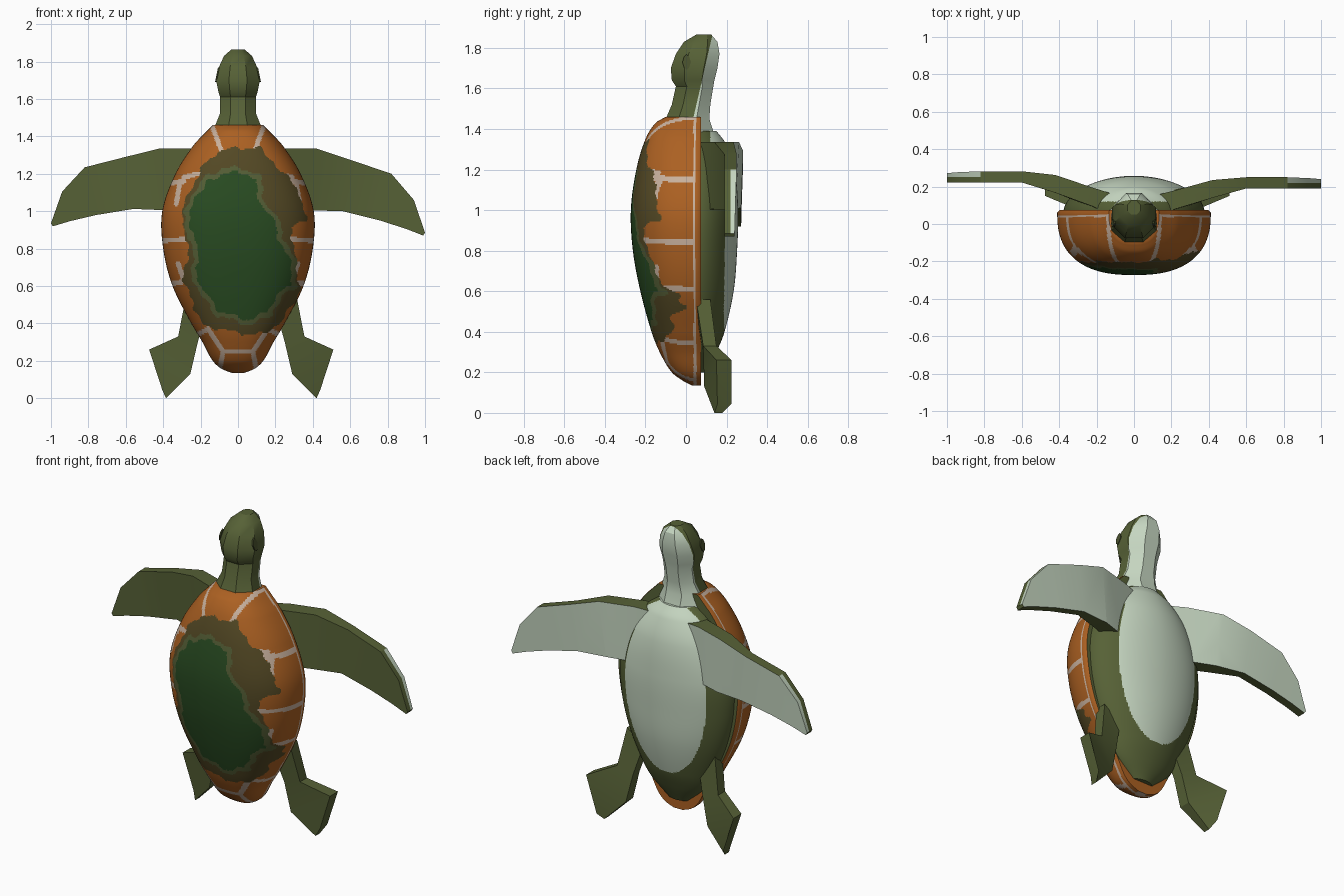
import bpy, bmesh, math
from mathutils import Vector

if "Cube" in bpy.data.objects:
    bpy.data.objects.remove(bpy.data.objects["Cube"])


def mat(name, c):
    m = bpy.data.materials.new(name)
    m.diffuse_color = (*c, 1)
    m.use_nodes = True
    m.node_tree.nodes["Principled BSDF"].inputs["Base Color"].default_value = m.diffuse_color
    return m


OLIVE = mat("olive skin", (0.094, 0.120, 0.037))
PALE = mat("pale belly", (0.56, 0.67, 0.53))
ORANGE = mat("orange shell", (0.41, 0.118, 0.016))
CREAM = mat("cream seam", (0.58, 0.44, 0.34))
GREEN = mat("dark green moss", (0.022, 0.072, 0.016))
MOSS = mat("light moss edge", (0.09, 0.112, 0.036))
BROWN = mat("brown moss", (0.088, 0.066, 0.018))
EYE = mat("dark eye", (0.065, 0.08, 0.026))


def finish(name, bm, mats, rule=None, angle=35):
    bmesh.ops.recalc_face_normals(bm, faces=bm.faces)
    bm.normal_update()
    if rule:
        for f in bm.faces:
            f.material_index = rule(f.calc_center_median(), f.normal)
    me = bpy.data.meshes.new(name)
    bm.to_mesh(me)
    bm.free()
    for m in mats:
        me.materials.append(m)
    ob = bpy.data.objects.new(name, me)
    bpy.context.collection.objects.link(ob)
    bpy.ops.object.select_all(action='DESELECT')
    ob.select_set(True)
    bpy.context.view_layer.objects.active = ob
    bpy.ops.object.shade_smooth_by_angle(angle=math.radians(angle))
    return ob


def loft(rings):
    bm = bmesh.new()
    vs = [[bm.verts.new(p) for p in r] for r in rings]
    n = len(vs[0])
    for a, b in zip(vs, vs[1:]):
        for i in range(n):
            j = (i + 1) % n
            bm.faces.new((a[i], a[j], b[j], b[i]))
    bm.faces.new(vs[0])
    bm.faces.new(vs[-1])
    return bm


def cut(bm, co, no):
    bmesh.ops.bisect_plane(bm, geom=bm.verts[:] + bm.edges[:] + bm.faces[:], plane_co=co, plane_no=no)


def smooth_profile(tab, z):
    """Smooth interpolation through the rows (z, width, depth)."""
    k = max(i for i in range(len(tab) - 1) if tab[i][0] <= z + 1e-9)
    h = tab[k + 1][0] - tab[k][0]
    t = (z - tab[k][0]) / h

    def slope(i, c):
        a, b = tab[max(i - 1, 0)], tab[min(i + 1, len(tab) - 1)]
        return (b[c] - a[c]) / (b[0] - a[0])
    return [(2*t**3 - 3*t*t + 1) * tab[k][c] + (t**3 - 2*t*t + t) * h * slope(k, c)
            + (3*t*t - 2*t**3) * tab[k+1][c] + (t**3 - t*t) * h * slope(k + 1, c) for c in (1, 2)]


def dome(tab, y0, lip, power, rows, cols):
    """Half-oval sections from the rim plane y0 out to the depth, with a flat lid at lip."""
    rings = []
    for r in range(rows + 1):
        z = tab[0][0] + (tab[-1][0] - tab[0][0]) * r / rows
        w, d = smooth_profile(tab, z)
        ring = []
        for i in range(cols + 1):
            a = math.pi * i / cols
            c, s = math.cos(a), max(math.sin(a), 0)
            ring.append((math.copysign(w * abs(c)**power, c), y0 + (d - y0) * s**power, z))
        rings.append(ring + [(-w * 0.97, lip, z), (w * 0.97, lip, z)])
    return loft(rings)


def seg_dist(x, z, x0, z0, x1, z1):
    dx, dz = x1 - x0, z1 - z0
    t = min(max(((x - x0) * dx + (z - z0) * dz) / (dx * dx + dz * dz), 0), 1)
    return math.hypot(x - x0 - t * dx, z - z0 - t * dz)


def outside(poly, x, z):
    """Distance outside a closed outline, or 0 inside it."""
    inside, d = False, 9
    for (x0, z0), (x1, z1) in zip(poly, poly[1:] + poly[:1]):
        if (z0 > z) != (z1 > z) and x < x0 + (z - z0) * (x1 - x0) / (z1 - z0):
            inside = not inside
        d = min(d, seg_dist(x, z, x0, z0, x1, z1))
    return 0 if inside else d


# shell, with moss patches and scute seams coloured by position
SHELL = [(0.135, 0.03, 0.03), (0.155, 0.085, -0.01), (0.2, 0.135, -0.07), (0.3, 0.19, -0.13),
         (0.4, 0.25, -0.17), (0.6, 0.35, -0.225), (0.8, 0.40, -0.262), (1.0, 0.405, -0.272),
         (1.2, 0.335, -0.245), (1.35, 0.24, -0.2), (1.43, 0.165, -0.15), (1.46, 0.135, -0.1)]
SEAMS = [(.14, 1.46, .08, 1.30), (.08, 1.30, .2, 1.2), (.22, 1.2, .29, 1.18), (.29, 1.16, .43, 1.14),
         (.31, 1.16, .33, 1.04), (.27, .85, .43, .84), (.26, .63, .41, .60), (.29, .63, .32, .72),
         (0, .25, .08, .25), (.08, .25, .16, .37), (.16, .37, .22, .34), (.08, .25, .1, .14)]
DARK = [(.01, 1.21), (-.07, 1.2), (-.17, 1.17), (-.2, 1.09), (-.27, .99), (-.26, .92), (-.22, .85),
        (-.22, .68), (-.2, .58), (-.13, .52), (-.09, .46), (.06, .42), (.17, .46), (.21, .58),
        (.29, .60), (.29, .70), (.24, .80), (.2, .94), (.12, 1.03), (.09, 1.17)]
OUTER = [(-.01, 1.34), (.1, 1.34), (.2, 1.26), (.27, 1.17), (.345, 1.06), (.36, .96), (.29, .91),
         (.3, .76), (.33, .6), (.31, .52), (.25, .43), (.13, .34), (-.02, .35), (-.18, .39),
         (-.23, .47), (-.29, .63), (-.265, .84), (-.31, .98), (-.26, 1.1), (-.18, 1.25), (-.1, 1.32)]


def shell_rule(c, n):
    if n.y > 0.9:                       # underside lid, bare skin above the tail end
        return 5 if c.z > 0.28 else 0
    if c.y > 0.052:
        return 0
    x = c.x + 0.009 * math.sin(31 * c.z) + 0.005 * math.sin(83 * c.z)
    z = c.z + 0.009 * math.sin(37 * c.x) + 0.005 * math.sin(91 * c.x)
    d = outside(DARK, x, z)
    if d == 0:
        return 2
    in_brown = outside(OUTER, x, z) == 0
    if d < 0.026:
        return 3
    if in_brown:
        return 4
    rim = c.y > 0.037
    return int(rim or any(seg_dist(abs(c.x), c.z, *s) < 0.013 for s in SEAMS))


finish("shell", dome(SHELL, 0.06, 0.075, 0.8, 180, 150),
       [ORANGE, CREAM, GREEN, MOSS, BROWN, OLIVE], shell_rule, 40)

# body and plastron
BODY = [(0.2, 0.07, 0.1), (0.3, 0.18, 0.15), (0.4, 0.24, 0.19), (0.6, 0.325, 0.235), (0.8, 0.37, 0.252),
        (1.0, 0.37, 0.257), (1.2, 0.30, 0.24), (1.33, 0.2, 0.195), (1.39, 0.12, 0.15)]
finish("body", dome(BODY, 0.06, 0.03, 1.03, 140, 120), [OLIVE, PALE],
       lambda c, n: int(c.y > 0.1 and (c.x / 0.27)**2 + ((c.z - 0.9) / 0.5)**2 < 1
                        or c.z > 1.2 and c.y > 0.12), 40)

# neck and head: eight-sided, pale along the throat
HEAD = [(1.34, -0.05, 0.15, 0.13), (1.45, -0.10, 0.115, 0.125), (1.52, -0.07, 0.12, 0.097),
        (1.61, -0.05, 0.135, 0.096), (1.64, -0.07, 0.14, 0.105), (1.70, -0.075, 0.155, 0.117),
        (1.77, -0.05, 0.165, 0.102), (1.83, -0.01, 0.155, 0.075), (1.865, 0.05, 0.125, 0.035)]
k = 1 / math.cos(math.pi / 8)
bm = loft([[(w * k * math.cos(a), (f + b) / 2 + (b - f) / 2 * k * math.sin(a), z)
            for a in [math.pi / 8 + i * math.pi / 4 for i in range(8)]] for z, f, b, w in HEAD])
P, N = Vector((0, 0.035, 1.45)), Vector((0, 1, -0.23))
cut(bm, P, N)
finish("head", bm, [OLIVE, PALE], lambda c, n: int((c - P).dot(N) > 0), 30)

# eyes: thin pointed plates
for s in (-1, 1):
    half = [(0, .038), (-.012, .028), (-.021, 0), (-.012, -.028), (0, -.038), (.012, -.028), (.021, 0), (.012, .028)]
    finish("eye", loft([[(s * (x - z * 0.2), y + 0.003, 1.73 + z) for y, z in half]
                        for x in (0.107, 0.115)]), [EYE])


def limb(stations, s, dx=0, dy=0, dz=0):
    """Each station: upper and lower edge points (x, z, y front, y back)."""
    rings = []
    for up, lo in stations:
        q = [(up[0], up[2], up[1]), (up[0], up[3], up[1]), (lo[0], lo[3], lo[1]), (lo[0], lo[2], lo[1])]
        rings.append([(s * (x + dx), y + dy * min(abs(x) / 0.5, 1), z + dz * max(0, (x - 0.42)) / 0.58)
                      for x, y, z in q])
    return loft(rings)


# front flippers: pale on the belly side and around the back of the tip
ARM = [((.10, 1.32, .03, .15), (.16, 1.01, .03, .15)), ((.22, 1.335, .08, .18), (.24, 1.0, .08, .18)),
       ((.42, 1.335, .14, .235), (.38, 1.005, .13, .22)), ((.60, 1.275, .19, .25), (.56, 1.0, .19, .24)),
       ((.82, 1.20, .19, .25), (.76, .95, .19, .24)), ((.94, 1.06, .19, .245), (.90, .905, .19, .24)),
       ((1.0, .885, .19, .24), (.99, .87, .19, .24))]
for s, dy, dz in ((1, 0, 0), (-1, 0.032, 0.05)):
    bm = limb(ARM, s, 0, dy, dz)
    cut(bm, (0, 0.22 + dy, 0), (0, 1, 0))
    finish("front_flipper", bm, [OLIVE, PALE],
           lambda c, n: int(n.y > 0.5 or abs(c.x) > 0.86 and n.z > 0.1 and c.y > 0.22 + dy), 30)

# rear legs with paddle feet
LEG = [((.31, .56, .05, .12), (.20, .48, .05, .12)), ((.355, .33, .085, .15), (.25, .30, .085, .15)),
       ((.51, .26, .15, .225), (.29, .13, .09, .16)), ((.44, .045, .155, .225), (.42, 0, .14, .18))]
for s, dx in ((1, 0), (-1, -0.035)):
    finish("rear_leg", limb(LEG, s, dx), [OLIVE], None, 30)
